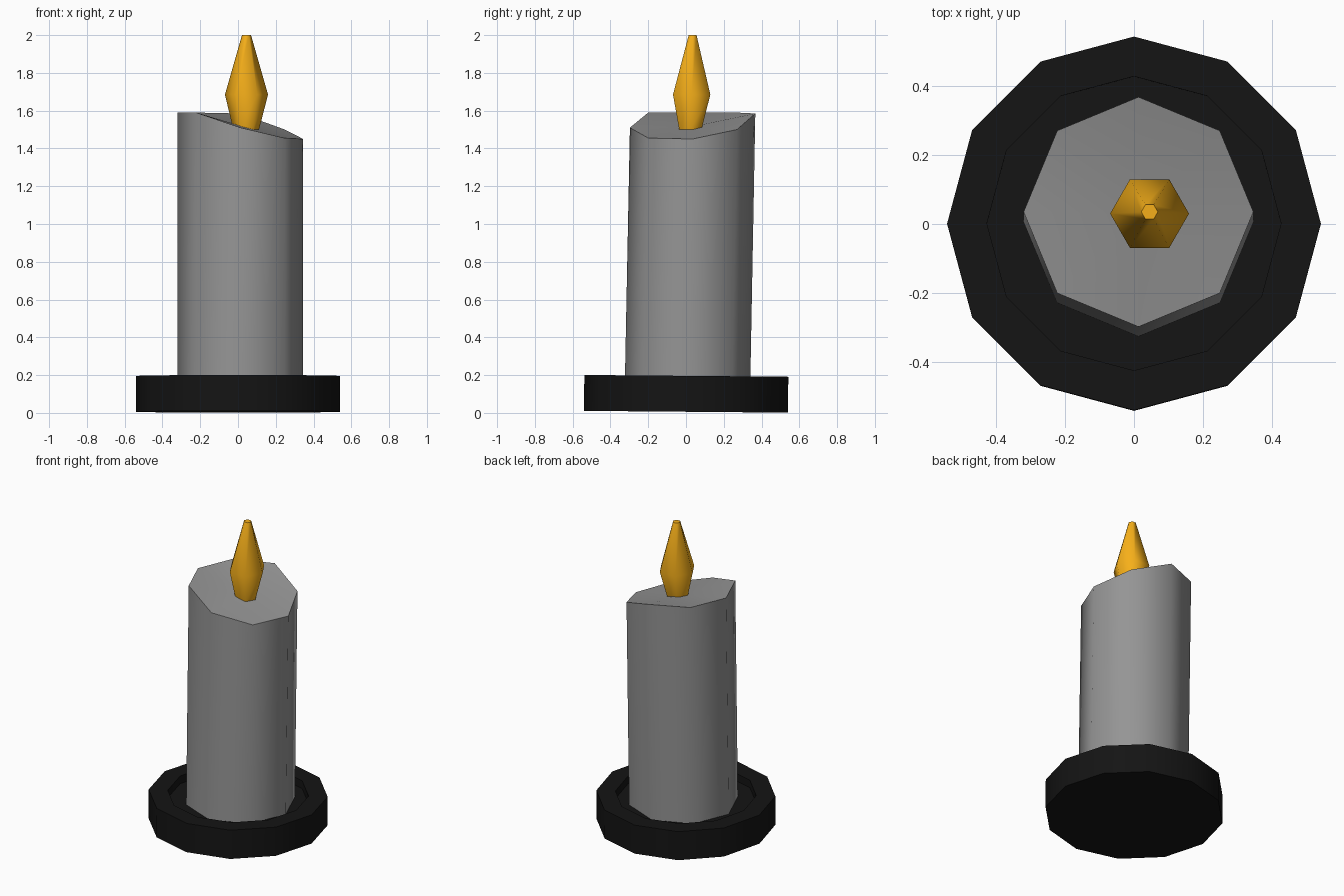
import bpy, bmesh
from math import cos, sin, pi, radians

if "Cube" in bpy.data.objects:
    bpy.data.objects.remove(bpy.data.objects["Cube"])


def ring(n, r, cx, cy, z):
    """Regular ring; z may be a number or one height per corner."""
    zs = z if isinstance(z, (list, tuple)) else [z] * n
    return [(cx + r * cos(2 * pi * i / n), cy + r * sin(2 * pi * i / n), zs[i]) for i in range(n)]


def loft(name, rings, color, tip=None, smooth=50):
    """Skin stacked rings, cap both ends (top as a fan when tip is given)."""
    bm = bmesh.new()
    rows = [[bm.verts.new(p) for p in r] for r in rings]
    n = len(rows[0])
    for a, b in zip(rows, rows[1:]):
        for i in range(n):
            j = (i + 1) % n
            bm.faces.new((a[i], a[j], b[j], b[i]))
    bm.faces.new(rows[0][::-1])
    if tip:
        c = bm.verts.new(tip)
        for i in range(n):
            bm.faces.new((rows[-1][i], rows[-1][(i + 1) % n], c))
    else:
        bm.faces.new(rows[-1])
    bmesh.ops.recalc_face_normals(bm, faces=bm.faces)
    me = bpy.data.meshes.new(name)
    bm.to_mesh(me)
    bm.free()
    ob = bpy.data.objects.new(name, me)
    bpy.context.collection.objects.link(ob)
    mat = bpy.data.materials.new(name + "_color")
    mat.diffuse_color = color
    mat.use_nodes = True
    mat.node_tree.nodes["Principled BSDF"].inputs["Base Color"].default_value = mat.diffuse_color
    me.materials.append(mat)
    bpy.ops.object.select_all(action='DESELECT')
    ob.select_set(True)
    bpy.context.view_layer.objects.active = ob
    bpy.ops.object.shade_smooth_by_angle(angle=radians(smooth))
    return ob


# Twelve-sided dish with a shallow recess, tilted very slightly
dish = loft("dish", [ring(12, 0.54, 0, 0, 0.006), ring(12, 0.54, 0, 0, 0.196),
                     ring(12, 0.425, 0, 0, 0.196), ring(12, 0.425, 0, 0, 0.145)],
            (0.007, 0.007, 0.007, 1))
dish.rotation_euler.x = radians(-0.5)

# Leaning eight-sided candle with a melted, slanting top
top_heights = [1.45, 1.50, 1.585, 1.59, 1.59, 1.59, 1.51, 1.455]
loft("candle", [ring(8, 0.332, 0.013, 0.008, 0.145), ring(8, 0.332, 0.013, 0.035, top_heights)],
     (0.3, 0.3, 0.3, 1), tip=(0.03, 0.03, 1.515))

# Six-sided flame
loft("flame", [ring(6, 0.068, 0.043, 0.023, 1.50), ring(6, 0.114, 0.045, 0.03, 1.685),
               ring(6, 0.024, 0.045, 0.035, 2.0)], (0.92, 0.43, 0.01, 1), smooth=65)
